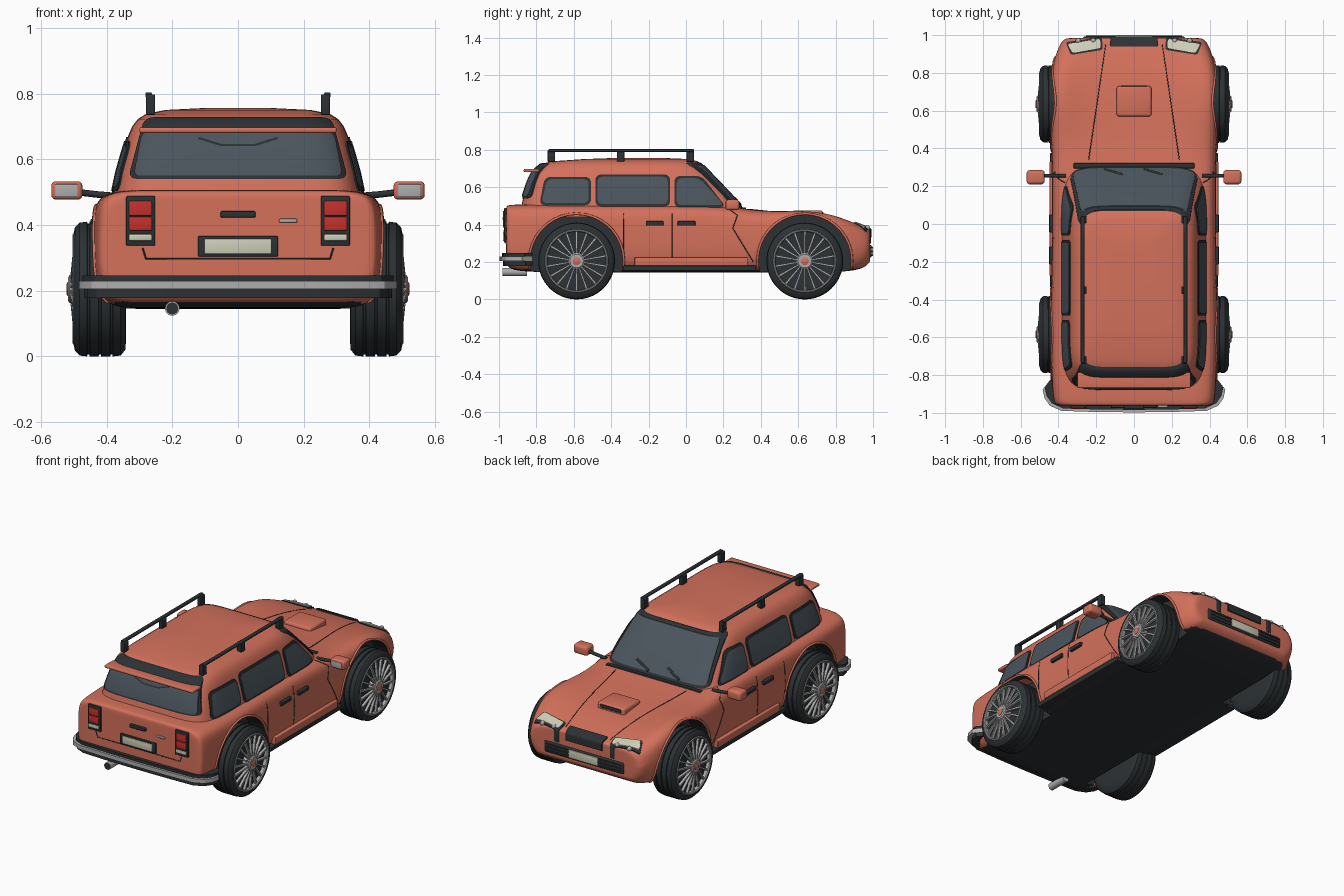
import bpy, bmesh, math
from mathutils import Vector, Matrix
from mathutils.bvhtree import BVHTree

if "Cube" in bpy.data.objects:
    bpy.data.objects.remove(bpy.data.objects["Cube"])

def mat(name, *c):
    m = bpy.data.materials.new(name); m.diffuse_color = (*c, 1); return m
PAINT = mat("paint", .66, .165, .105); DARK = mat("dark_trim", .025, .031, .034)
GLASS = mat("glass", .07, .09, .11); RED = mat("red_lens", .55, .03, .025)
CREAM = mat("cream", .62, .62, .48); GREY = mat("metal", .42, .42, .42)

def obj(name, bm, m, angle=35):
    bmesh.ops.recalc_face_normals(bm, faces=bm.faces)
    me = bpy.data.meshes.new(name); bm.to_mesh(me); bm.free()
    o = bpy.data.objects.new(name, me); bpy.context.collection.objects.link(o)
    me.materials.append(m); smooth(o, angle)
    return o

def smooth(o, angle=35):
    bpy.ops.object.select_all(action='DESELECT')
    o.select_set(True); bpy.context.view_layer.objects.active = o
    bpy.ops.object.shade_smooth_by_angle(angle=math.radians(angle))

def mirrored(o):
    c = o.copy(); c.data = o.data.copy(); c.name = o.name + "_left"
    c.data.transform(Matrix.Scale(-1, 4, (1, 0, 0))); c.data.flip_normals()
    bpy.context.collection.objects.link(c)

def loft(rings):
    bm = bmesh.new(); R = [[bm.verts.new(p) for p in r] for r in rings]; n = len(R[0])
    for a, b in zip(R, R[1:]):
        for i in range(n):
            bm.faces.new((a[i], a[(i+1) % n], b[(i+1) % n], b[i]))
    bm.faces.new(R[0]); bm.faces.new(R[-1])
    return bm

def lathe(profile, y, z, n=64):
    return loft([[(x, y + r*math.cos(2*math.pi*i/n), z + r*math.sin(2*math.pi*i/n)) for i in range(n)]
                 for x, r in profile])

def box(name, x, y, z, m, bev=.004):
    bm = bmesh.new(); bmesh.ops.create_cube(bm, size=1)
    for v in bm.verts:
        v.co = [a[0] + (c + .5)*(a[1] - a[0]) for a, c in zip((x, y, z), v.co)]
    if bev: bmesh.ops.bevel(bm, geom=bm.edges[:], offset=bev, segments=3, affect='EDGES', profile=.5)
    return obj(name, bm, m)

def rounded(pts, r, n=5):
    P = [Vector(p) for p in pts]; out = []
    for i, p in enumerate(P):
        a = p + (P[i-1] - p).normalized()*r; b = p + (P[(i+1) % len(P)] - p).normalized()*r
        out += [a*(1-t)**2 + p*2*t*(1-t) + b*t*t for t in [k/n for k in range(n+1)]]
    return out

def at(axis, u, v, d):
    c = [u, v]; c.insert(axis, d); return Vector(c)

def boolean(o, other, op):
    md = o.modifiers.new("cut", 'BOOLEAN'); md.operation = op; md.solver = 'EXACT'; md.object = other
    bpy.ops.object.select_all(action='DESELECT'); o.select_set(True)
    bpy.context.view_layer.objects.active = o
    bpy.ops.object.modifier_apply(modifier="cut")
    bpy.data.objects.remove(other); smooth(o)

def panel(name, pts, axis, lo, hi, base, d, m, r=.02):
    # Outline pushed through the car, kept where it meets a slightly inflated shell
    pts = rounded(pts, r)
    o = obj(name, loft([[at(axis, *p, e) for p in pts] for e in (lo, hi)]), m)
    bm = bmesh.new(); bm.from_mesh(base); bm.normal_update()
    for v, n in [(v, v.normal.copy()) for v in bm.verts]: v.co += n*d
    boolean(o, obj("shell", bm, m), 'INTERSECT')
    return o

def tube(name, pts, r, m):
    cu = bpy.data.curves.new(name, 'CURVE'); cu.dimensions = '3D'
    cu.bevel_depth = r; cu.bevel_resolution = 2; cu.use_fill_caps = True
    s = cu.splines.new('POLY'); s.points.add(len(pts) - 1)
    for q, p in zip(s.points, pts): q.co = (*p, 1)
    cu.materials.append(m)
    o = bpy.data.objects.new(name, cu); bpy.context.collection.objects.link(o)

def seam(name, pts, axis, sign, bvh, r=.0025, m=DARK):
    out = []; P = [Vector(p) for p in pts]
    for a, b in zip(P, P[1:]):
        for k in range(7):
            o = at(axis, *a.lerp(b, k/6), 2*sign)
            hit = bvh.ray_cast(o, at(axis, 0, 0, -sign))[0]
            if hit: out.append(hit)
    tube(name, out, r, m)

# Lower body: y, half width, bottom, shoulder height, centre height
S = [(-.962, .415, .19, .50, .50), (-.94, .43, .155, .507, .507), (-.80, .438, .145, .507, .507),
     (-.585, .445, .145, .507, .507), (-.3, .438, .145, .507, .507), (0, .435, .145, .507, .507),
     (.22, .435, .145, .50, .50), (.36, .436, .145, .475, .478), (.5, .442, .145, .476, .463),
     (.635, .448, .145, .484, .453), (.77, .445, .145, .466, .435), (.87, .425, .15, .428, .412),
     (.95, .395, .165, .39, .39), (.985, .37, .2, .37, .376)]
def section(y, w, b, s, c, k=1):
    h = [(0, b), (.3, b), (w-.05, b), (w-.008, b+.05), (w, .29), (w-.002, s-.085), (w-.014, s-.025),
         (w-.07, s), (.25, c), (0, c)]
    full = h + [(-x, z) for x, z in h[-2:0:-1]]
    return [(x*k, y, .32 + (z-.32)*k) for x, z in full]
body = obj("body", loft([section(*S[0], k=.85)] + [section(*s) for s in S] + [section(*S[-1], k=.85)]), PAINT)
body.modifiers.new("sub", 'SUBSURF').levels = 3
bpy.ops.object.convert(target='MESH')
hull = body.data.copy()
bm = bmesh.new(); bm.from_mesh(hull); body_bvh = BVHTree.FromBMesh(bm); bm.free()

# Wheel wells
WHEELS = {"rear": -.585, "front": .635}
for y in WHEELS.values():
    for s in (1, -1):
        boolean(body, obj("well_cutter", lathe([(.33*s, .247), (.7*s, .247)], y, .205), DARK), 'DIFFERENCE')
body.data.materials.clear(); body.data.materials.append(PAINT); body.data.materials.append(DARK)
for f in body.data.polygons:
    c, n = f.center, f.normal
    near = any(math.hypot(c.y - y, c.z - .205) < .2495 for y in WHEELS.values())
    well = near and abs(c.x) > .3 and (abs(c.x) < .335 or abs(n.x) < .3)
    f.material_index = int(well or (n.z < -.9 and c.z < .17))

# Cabin: z, half width, back, front
C = [(.44, .39, -.892, .34), (.50, .38, -.88, .292), (.56, .367, -.868, .24), (.62, .35, -.848, .183),
     (.67, .335, -.826, .135), (.70, .322, -.806, .105), (.722, .305, -.78, .083), (.738, .28, -.72, .062),
     (.75, .22, -.55, .02), (.756, .10, -.38, -.12)]
def plan(z, w, yb, yf, n=80, e=2/7):
    f = lambda v: math.copysign(abs(v)**e, v)
    A = [2*math.pi*(i + .5)/n for i in range(n)]
    return [(w*f(math.cos(a)), (yb+yf)/2 + (yf-yb)/2*f(math.sin(a)), z) for a in A]
cabin = obj("cabin", loft([plan(*c) for c in C]), PAINT, 40)
cab = cabin.data
bm = bmesh.new(); bm.from_mesh(cab); cab_bvh = BVHTree.FromBMesh(bm); bm.free()

# Side windows: dark frame with inset glass
def shrink(pts, d):
    c = sum((Vector(p) for p in pts), Vector((0, 0)))/len(pts)
    return [(p[0] - math.copysign(d, p[0]-c.x), p[1] - math.copysign(d, p[1]-c.y)) for p in pts]
SIDE = {"rear": [(-.785, .503), (-.508, .503), (-.508, .655), (-.755, .655)],
        "middle": [(-.485, .497), (-.085, .497), (-.085, .668), (-.485, .668)],
        "front": [(-.062, .492), (.215, .492), (.085, .66), (-.062, .66)]}
for n, p in SIDE.items():
    mirrored(panel(n + "_window_frame", p, 0, .27, .6, cab, .004, DARK, .035))
    mirrored(panel(n + "_window", shrink(p, .012), 0, .27, .6, cab, .007, GLASS, .03))

# Windscreen and rear window
W = [(-.34, .492), (.34, .492), (.295, .732), (-.295, .732)]
panel("windscreen_frame", W, 1, 0, .6, cab, .004, DARK, .03)
panel("windscreen", shrink(W, .014), 1, 0, .6, cab, .007, GLASS, .025)
B = [(-.335, .54), (.335, .54), (.285, .728), (-.285, .728)]
panel("rear_window_frame", B, 1, -1, -.72, cab, .004, DARK, .03)
panel("rear_window", [(-.318, .55), (.318, .55), (.293, .682), (-.293, .682)], 1, -1, -.72, cab, .008, GLASS)
box("rear_spoiler", (-.3, .3), (-.868, -.785), (.68, .697), PAINT, .006)
seam("rear_wiper", [(-.12, .662), (-.05, .64), (.05, .64), (.12, .662)], 1, -1, cab_bvh, .009)
for i, x in enumerate((-.16, .05)):
    seam(f"front_wiper_{i}", [(x, .505), (x + .1, .54)], 1, 1, cab_bvh, .010)
box("cowl", (-.32, .32), (.295, .322), (.47, .492), DARK)

# Seams, wheel arch lips
for s, t in ((1, "right"), (-1, "left")):
    seam("front_door_seam_" + t, [(.22, .49), (.275, .45), (.25, .38), (.36, .2)], 0, s, body_bvh)
    for i, y in enumerate((-.335, -.075)):
        seam(f"door_seam_{i}_{t}", [(y, .46), (y, .225)], 0, s, body_bvh)
    seam("hood_seam_" + t, [(s*.15, .95), (s*.24, .34)], 2, 1, body_bvh)
    for n, y in WHEELS.items():
        arc = [(y + .253*math.cos(a), .205 + .253*math.sin(a)) for a in
               [math.pi*(-.05 + 1.1*i/20) for i in range(21)]]
        seam(f"{n}_arch_lip_{t}", arc, 0, s, body_bvh, .007, PAINT)
seam("tailgate_seam", [(-.29, .33), (-.28, .297), (.28, .297), (.29, .33)], 1, -1, body_bvh)

# Side trim, handles, mirrors, roof rails
def pair(*a): mirrored(box(*a))
pair("sill_panel", (.40, .447), (-.275, .33), (.18, .225), PAINT)
pair("sill_strip", (.36, .444), (-.335, .375), (.152, .18), DARK)
for i, y in enumerate((-.215, -.045)):
    pair(f"door_handle_{i}", (.41, .449), (y, y + .095), (.394, .418), DARK)
pair("mirror_housing", (.473, .568), (.212, .285), (.477, .533), PAINT, .014)
pair("mirror_glass", (.486, .557), (.208, .23), (.485, .524), GREY)
for s, t in ((1, "right"), (-1, "left")):
    tube("mirror_stalk_" + t, [(s*.36, .255, .487), (s*.43, .255, .493), (s*.49, .255, .5)], .010, DARK)
pair("roof_rail", (.262, .282), (-.735, .042), (.788, .803), DARK)
for i, y in enumerate((-.74, -.37, .003)):
    pair(f"rail_post_{i}", (.252, .28), (y, y + .04), (.735, .797), DARK)

# Rear lights, plate, handle, badge
pair("tail_light_frame", (.252, .34), (-.972, -.9), (.337, .488), DARK)
pair("tail_light_upper", (.262, .332), (-.979, -.9), (.428, .473), RED)
pair("tail_light_lower", (.262, .332), (-.979, -.9), (.383, .425), RED)
pair("reverse_light", (.262, .332), (-.977, -.9), (.352, .372), CREAM)
box("rear_plate_frame", (-.122, .122), (-.974, -.9), (.304, .366), DARK)
box("rear_plate", (-.102, .102), (-.979, -.9), (.312, .358), CREAM)
box("tailgate_handle", (-.053, .053), (-.98, -.9), (.423, .442), DARK)
box("tailgate_badge", (.125, .18), (-.972, -.9), (.407, .419), GREY)

# Rear bumper wrapping round the corners
def wrap(name, z0, z1, grow, m):
    half = [(.478, -.87), (.468, -.915), (.44, -.955), (.38, -.982), (.2, -.988), (0, -.99)]
    path = [(-x, y) for x, y in half] + half[-2::-1]
    obj(name, loft([[(x*(1+grow), y-grow*.6, z0), (x*(1+grow), y-grow*.6, z1), (x*.92, y+.05, z1), (x*.92, y+.05, z0)]
                    for x, y in path]), m, 30)
wrap("rear_bumper_upper", .23, .247, -.01, DARK)
wrap("rear_bumper_strip", .205, .23, .012, GREY)
wrap("rear_bumper_lower", .178, .205, -.02, DARK)
bm = bmesh.new()
bmesh.ops.create_cone(bm, cap_ends=True, segments=32, radius1=.022, radius2=.022, depth=.13,
                      matrix=Matrix.Translation((-.2, -.915, .146)) @ Matrix.Rotation(math.pi/2, 4, 'X'))
obj("exhaust_pipe", bm, GREY)
bm = bmesh.new()
bmesh.ops.create_cone(bm, cap_ends=True, segments=32, radius1=.018, radius2=.018, depth=.02,
                      matrix=Matrix.Translation((-.2, -.972, .146)) @ Matrix.Rotation(math.pi/2, 4, 'X'))
obj("exhaust_opening", bm, DARK)

# Front lights, grilles, plate, hood scoop
H = [(.165, .922), (.335, .895), (.362, .963), (.17, .99)]
mirrored(panel("headlight_frame", H, 2, .3, .6, hull, .004, DARK, .015))
mirrored(panel("headlight", shrink(H, .010), 2, .3, .6, hull, .009, CREAM, .012))
for i, x in enumerate((.215, .295)):
    bm = bmesh.new()
    bmesh.ops.create_uvsphere(bm, u_segments=20, v_segments=12, radius=.014, matrix=Matrix.Translation((x, .97, .382)))
    mirrored(obj(f"driving_lamp_{i}", bm, GREY))
panel("upper_grille", [(-.13, .94), (.13, .94), (.12, 1.01), (-.12, 1.01)], 2, .33, .6, hull, .008, DARK, .012)
box("lower_grille", (-.27, .27), (.9, .993), (.222, .292), DARK, .01)
for i in range(3):
    box(f"grille_bar_{i}", (-.255, .255), (.95, .997), (.234 + .02*i, .239 + .02*i), DARK, .001)
box("front_plate", (-.1, .1), (.95, 1.0), (.232, .282), CREAM)
box("hood_scoop", (-.092, .092), (.57, .73), (.41, .476), PAINT, .012)
box("scoop_intake", (-.07, .07), (.70, .734), (.447, .468), DARK, .003)

# Wheels
for n, y in WHEELS.items():
    z = .205
    prof = [(.34, .15), (.343, .185), (.357, .202)]
    for g in (.385, .42, .455):
        prof += [(g - .004, .205), (g - .003, .199), (g + .003, .199), (g + .004, .205)]
    prof += [(.482, .202), (.496, .188), (.5, .17), (.478, .16), (.47, .03)]
    mirrored(obj(n + "_tyre", lathe(prof, y, z), DARK))
    mirrored(obj(n + "_rim", lathe([(.465, .158), (.498, .157), (.503, .161), (.503, .166), (.498, .170), (.465, .170)], y, z), GREY))
    bpy.data.objects[n + "_rim"].data.update()
    bm = bmesh.new()
    for i in range(18):
        M = Matrix.Translation((0, y, z)) @ Matrix.Rotation(2*math.pi*i/18, 4, 'X')
        q = bmesh.ops.create_cube(bm, size=1)["verts"]
        for v in q:
            out = v.co.z > 0
            v.co = M @ Vector(((.490 if out else .503) + v.co.x*.016, v.co.y*(.011 if out else .008), .160 if out else .03))
    mirrored(obj(n + "_spokes", bm, GREY))
    mirrored(obj(n + "_hub", lathe([(.46, .045), (.512, .043), (.517, .036), (.517, .024)], y, z, 32), GREY))
    mirrored(obj(n + "_hub_cap", lathe([(.5, .022), (.519, .022), (.522, .016)], y, z, 10), PAINT))

for m in bpy.data.materials:
    if m.users and not m.is_grease_pencil:
        m.use_nodes = True
        m.node_tree.nodes["Principled BSDF"].inputs["Base Color"].default_value = m.diffuse_color
